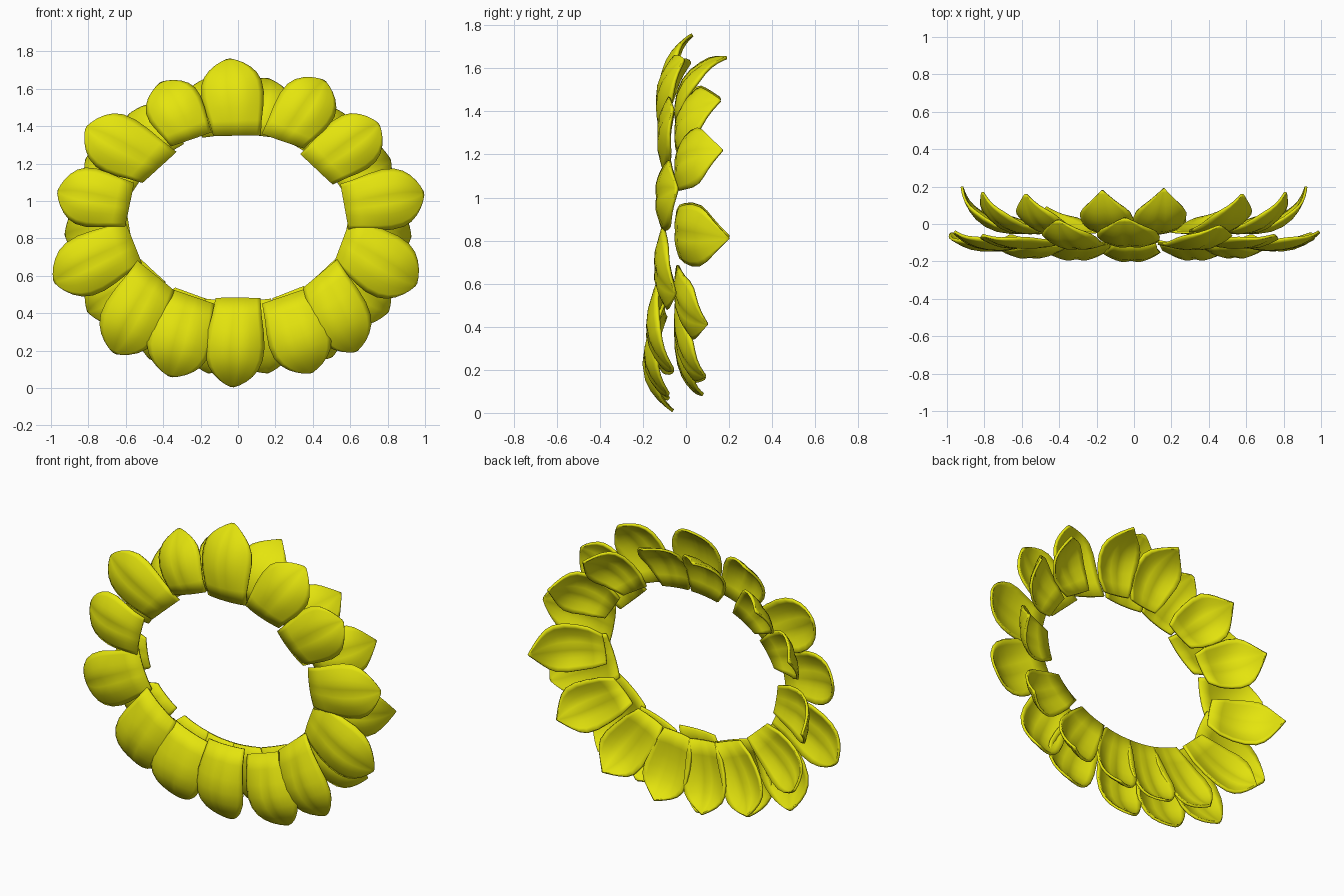
import bpy, bmesh, math
from mathutils import Vector

if "Cube" in bpy.data.objects:
    bpy.data.objects.remove(bpy.data.objects["Cube"])

yellow = bpy.data.materials.new("petal yellow")
yellow.diffuse_color = (0.78, 0.78, 0.004, 1)
yellow.use_nodes = True
yellow.node_tree.nodes["Principled BSDF"].inputs["Base Color"].default_value = yellow.diffuse_color

# half-width outline of a petal along its length
OUTLINE = [(.15, .84), (.3, .94), (.45, 1), (.6, .97), (.72, .86),
           (.82, .69), (.9, .49), (.96, .28), (1, .07)]
ACROSS = 12
RX, RZ, CZ = .575, .437, .91                  # inner opening of the ring


def petal(name, base, tip, width, root, yb, yt, bulge, cup, power, curl, point):
    """Cupped petal from base to tip (x, z), curling backwards to yt."""
    b, t = Vector(base), Vector(tip)
    d = t - b
    side = Vector((d.y, -d.x)).normalized()
    # the root edge follows the ring opening
    tangent = Vector(((b.y - CZ) / RZ ** 2, -b.x / RX ** 2)).normalized()
    bm = bmesh.new()
    rows = []
    for u, w in [(0, root)] + OUTLINE:
        row = []
        if u > .5:
            w = w ** point                    # sharper tips
        across = tangent.lerp(side, min(1, u * 2)).normalized()
        along = u * (1 + curl) - curl * u * u
        for i in range(ACROSS + 1):
            s = 2 * i / ACROSS - 1
            p = b + d * along + across * (s * w * width / 2)
            y = yb + (yt - yb) * u ** power - bulge * math.sin(math.pi * u)
            y += cup * (s * w) ** 2 * (.4 + .6 * math.sin(math.pi * u))
            y += .012 * math.exp(-(s / .18) ** 2) * math.sin(math.pi * u)  # centre groove
            row.append(bm.verts.new((p.x, y, p.y)))
        rows.append(row)
    for r, q in zip(rows, rows[1:]):
        for i in range(ACROSS):
            bm.faces.new((r[i], r[i + 1], q[i + 1], q[i]))
    bmesh.ops.recalc_face_normals(bm, faces=bm.faces)
    me = bpy.data.meshes.new(name)
    bm.to_mesh(me)
    bm.free()
    me.materials.append(yellow)
    ob = bpy.data.objects.new(name, me)
    bpy.context.collection.objects.link(ob)
    m = ob.modifiers.new("thickness", 'SOLIDIFY')
    m.thickness = .014
    m.offset = 0
    bpy.context.view_layer.objects.active = ob
    ob.select_set(True)
    bpy.ops.object.shade_smooth_by_angle(angle=math.radians(40))
    ob.select_set(False)


# front ring: base x, base z, tip x, tip z, width, tip y
FRONT = [
    (-.005, 1.35, -.05, 1.755, .33, .03), (.24, 1.32, .46, 1.64, .31, -.01),
    (.42, 1.17, .75, 1.41, .31, -.06), (.57, .97, .99, 1.04, .32, -.04),
    (.56, .79, .95, .555, .34, -.05), (.44, .61, .63, .20, .31, -.06),
    (.25, .49, .39, .085, .33, -.08), (0, .48, -.03, .01, .31, -.06),
    (-.25, .49, -.36, .065, .34, -.08), (-.44, .60, -.66, .19, .33, -.06),
    (-.56, .78, -.98, .57, .32, -.05), (-.58, .98, -.96, 1.05, .31, -.04),
    (-.42, 1.18, -.81, 1.39, .32, -.06), (-.25, 1.33, -.41, 1.63, .30, .02),
]
for k, (bx, bz, tx, tz, w, ty) in enumerate(FRONT):
    low = max(0, (.9 - bz) / .45)             # lower petals bulge further forward
    yb = -.105 - .012 * (k % 2)
    petal(f"front_petal_{k + 1}", (bx, bz), (tx, tz), w, .76, yb, ty,
          .035 + .065 * low, .055, 2.2, .35, 1.1)

# back ring: tip x, tip z, tip y
BACK = [
    (.16, 1.65, .19), (.58, 1.45, .16), (.81, 1.22, .17), (.92, .81, .20),
    (.80, .41, .10), (.50, .17, .09), (.16, .085, .08), (-.16, .085, .08),
    (-.47, .16, .09), (-.80, .41, .10), (-.92, .82, .20), (-.81, 1.22, .17),
    (-.58, 1.46, .16), (-.17, 1.65, .18),
]
for k, (tx, tz, ty) in enumerate(BACK):
    a = math.atan2((tz - CZ) / RZ, tx / RX)
    base = ((RX + .01) * math.cos(a), CZ + (RZ + .01) * math.sin(a))
    petal(f"back_petal_{k + 1}", base, (tx, tz), .285, .62, -.045, ty, .02, .05, 2.0, .65, 1.4)
